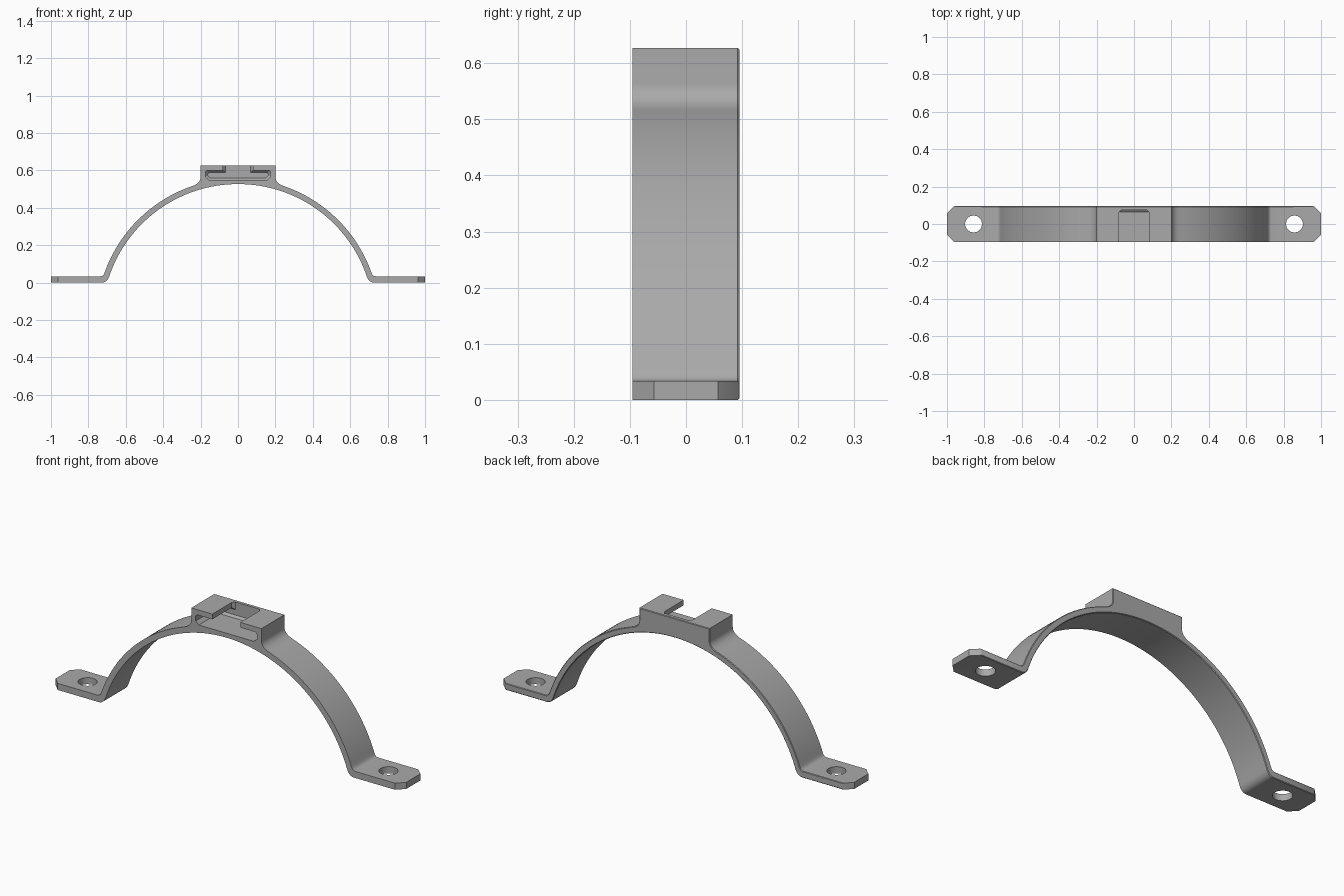
import bpy, bmesh
from math import sin, cos, asin, acos
from mathutils import Vector

if "Cube" in bpy.data.objects:
    bpy.data.objects.remove(bpy.data.objects["Cube"], do_unlink=True)

HALF_W = 0.095      # half width of the strap
FOOT_T = 0.034      # foot thickness
CENTRE_Z = -0.2     # centre of the strap arc
R_IN, R_OUT = 0.727, 0.757
BLOCK_X, BLOCK_TOP = 0.2, 0.627

grey = bpy.data.materials.new("plain grey")
grey.use_nodes = True
colour = (0.4, 0.4, 0.4, 1)
grey.diffuse_color = colour
grey.node_tree.nodes["Principled BSDF"].inputs["Base Color"].default_value = colour


def arc(radius, a0, a1, n):
    """Points on the strap circle, angle measured from straight up."""
    return [Vector((radius * sin(a0 + (a1 - a0) * i / n),
                    CENTRE_Z + radius * cos(a0 + (a1 - a0) * i / n))) for i in range(n + 1)]


def fillet(a, corner, b, n=7):
    """Smooth curve from a to b pulled toward the corner."""
    a, c, b = Vector(a), Vector(corner), Vector(b)
    return [a * (1 - t) ** 2 + c * 2 * t * (1 - t) + b * t * t
            for t in [i / n for i in range(n + 1)]]


def angle_at_height(radius, z):
    return acos((z - CENTRE_Z) / radius)


def make_object(name, bm):
    bmesh.ops.recalc_face_normals(bm, faces=bm.faces)
    mesh = bpy.data.meshes.new(name)
    bm.to_mesh(mesh)
    bm.free()
    mesh.materials.append(grey)
    obj = bpy.data.objects.new(name, mesh)
    bpy.context.collection.objects.link(obj)
    return obj


def loft(bm, sections):
    """Skin closed (x, z) sections placed at the given y values."""
    rings = [[bm.verts.new((x, y, z)) for x, z in pts] for y, pts in sections]
    n = len(rings[0])
    for r0, r1 in zip(rings, rings[1:]):
        for i in range(n):
            bm.faces.new((r0[i], r0[(i + 1) % n], r1[(i + 1) % n], r1[i]))
    bm.faces.new(rings[0])
    bm.faces.new(rings[-1])


def mirrored(half):
    """Close a right-hand outline with its mirror image."""
    return list(half) + [(-x, z) for x, z in reversed(half) if abs(x) > 1e-5]


# Half outline: underside arc, foot, outer arc, raised block
under = arc(R_IN, 0, angle_at_height(R_IN, 0.035), 40)
under_corner = (R_IN * sin(angle_at_height(R_IN, 0)), 0)
outer_start = angle_at_height(R_OUT, FOOT_T + 0.02)
outer = arc(R_OUT, outer_start, asin(0.24 / R_OUT), 34)
outer_corner = (R_OUT * sin(angle_at_height(R_OUT, FOOT_T)), FOOT_T)

half = under[:-1]
half += fillet(under[-1], under_corner, (under_corner[0] + 0.03, 0))
half += [Vector((1, 0)), Vector((1, FOOT_T))]
half += fillet((outer_corner[0] + 0.015, FOOT_T), outer_corner, outer[0], 4)
half += outer[1:-1]
half += fillet(outer[-1], (BLOCK_X, 0.533), (BLOCK_X, 0.565))
half += [Vector((BLOCK_X, BLOCK_TOP))]

bm = bmesh.new()
outline = mirrored([tuple(p) for p in half])
loft(bm, [(-HALF_W, outline), (HALF_W, outline)])
bmesh.ops.recalc_face_normals(bm, faces=bm.faces)

# Clipped foot corners
corners = [e for e in bm.edges if all(abs(v.co.x) > 0.999 for v in e.verts)
           and abs(e.verts[0].co.z - e.verts[1].co.z) > 0.01]
bmesh.ops.bevel(bm, geom=corners, offset=0.038, offset_type='OFFSET',
                segments=1, profile=0.5, affect='EDGES')

# Fine chamfer round the back edge
back = [e for e in bm.edges if all(v.co.y > HALF_W - 1e-4 for v in e.verts)]
bmesh.ops.bevel(bm, geom=back, offset=0.003, offset_type='OFFSET',
                segments=1, profile=0.5, affect='EDGES')
strap = make_object("strap_clamp", bm)

# Slot cutter: undercut channel open to the front and top, chamfered at its end
slot_wide = [(0.157, 0.55), (0.175, 0.566), (0.175, 0.59), (0.166, 0.6), (0.08, 0.6), (0.08, 0.7)]
slot_end = [(0.148, 0.56), (0.163, 0.573), (0.163, 0.58), (0.156, 0.588), (0.068, 0.588), (0.068, 0.7)]
bm = bmesh.new()
loft(bm, [(-0.2, mirrored(slot_wide)), (0.063, mirrored(slot_wide)), (0.076, mirrored(slot_end))])
cutters = [make_object("slot_cutter", bm)]

# Screw hole cutters
for side, x in (("left", 0.858), ("right", -0.858)):
    bm = bmesh.new()
    bmesh.ops.create_cone(bm, cap_ends=True, segments=48, radius1=0.045, radius2=0.045, depth=0.3)
    bmesh.ops.translate(bm, verts=bm.verts, vec=(x, 0, 0))
    cutters.append(make_object(side + "_hole_cutter", bm))

bpy.ops.object.select_all(action='DESELECT')
bpy.context.view_layer.objects.active = strap
strap.select_set(True)
for cutter in cutters:
    cutter.hide_render = True
    mod = strap.modifiers.new("cut", 'BOOLEAN')
    mod.operation = 'DIFFERENCE'
    mod.solver = 'EXACT'
    mod.object = cutter
    bpy.ops.object.modifier_apply(modifier=mod.name)
    bpy.data.objects.remove(cutter, do_unlink=True)

bpy.ops.object.shade_smooth_by_angle(angle=0.5)
